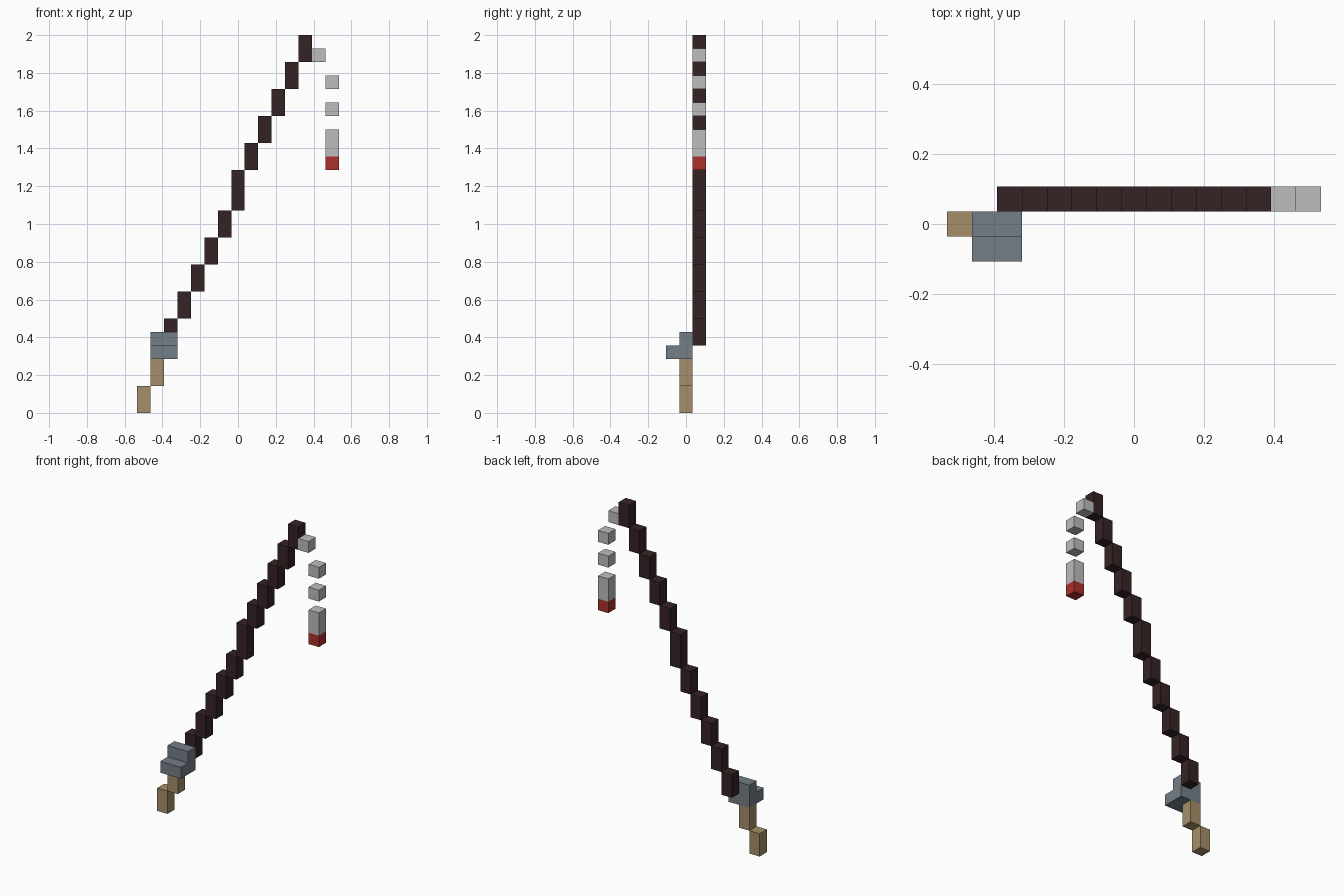
import bpy, bmesh

if "Cube" in bpy.data.objects:
    bpy.data.objects.remove(bpy.data.objects["Cube"])

U = 1 / 14  # one block; the model is 15 x 3 x 28 blocks


def material(name, rgb):
    def lin(c):
        c /= 255
        return c / 12.92 if c <= 0.04045 else ((c + 0.055) / 1.055) ** 2.4
    m = bpy.data.materials.new(name)
    m.diffuse_color = (*[lin(c) for c in rgb], 1)
    m.use_nodes = True
    m.node_tree.nodes["Principled BSDF"].inputs["Base Color"].default_value = m.diffuse_color
    return m


def point(x, y, z):
    return ((x - 7.5) * U, (y - 1.5) * U, z * U)


def finish(name, bm, mat):
    bmesh.ops.recalc_face_normals(bm, faces=bm.faces)
    mesh = bpy.data.meshes.new(name)
    bm.to_mesh(mesh)
    bm.free()
    mesh.materials.append(mat)
    obj = bpy.data.objects.new(name, mesh)
    bpy.context.collection.objects.link(obj)


def columns(name, mat, y, spans):
    """One-block-wide upright boxes, each given as (x, bottom, top)."""
    bm = bmesh.new()
    for x, z0, z1 in spans:
        cube = bmesh.ops.create_cube(bm, size=1)["verts"]
        for v in cube:
            v.co = point(x + 0.5 + v.co.x, y + 0.5 + v.co.y,
                         z0 + (v.co.z + 0.5) * (z1 - z0))
    finish(name, bm, mat)


cork = material("cork tan", (166, 143, 106))
steel = material("steel blue grey", (116, 126, 135))
wood = material("dark brown", (53, 35, 37))
silver = material("light grey", (189, 189, 189))
red = material("red", (172, 49, 43))

# Handle: two stepped grip blocks
columns("handle", cork, 1, [(0, 0, 2), (1, 2, 4)])

# Reel: L-shaped side profile, two blocks wide
bm = bmesh.new()
profile = [(0, 4), (2, 4), (2, 6), (1, 6), (1, 5), (0, 5)]
face = bm.faces.new([bm.verts.new(point(1, y, z)) for y, z in profile])
ext = bmesh.ops.extrude_face_region(bm, geom=[face], use_keep_orig=True)["geom"]
bmesh.ops.translate(bm, vec=(2 * U, 0, 0),
                    verts=[g for g in ext if isinstance(g, bmesh.types.BMVert)])
finish("reel", bm, steel)

# Rod: a staircase of two-block steps, with one taller step in the middle
steps, z = [], 5
for x in range(2, 13):
    rise = 3 if x == 7 else 2
    steps.append((x, z, z + rise))
    z += rise
columns("rod", wood, 2, steps)

# Dashed fishing line and the float at its end
columns("fishing_line", silver, 2,
        [(13, 26, 27), (14, 24, 25), (14, 22, 23), (14, 19, 21)])
columns("float", red, 2, [(14, 18, 19)])
